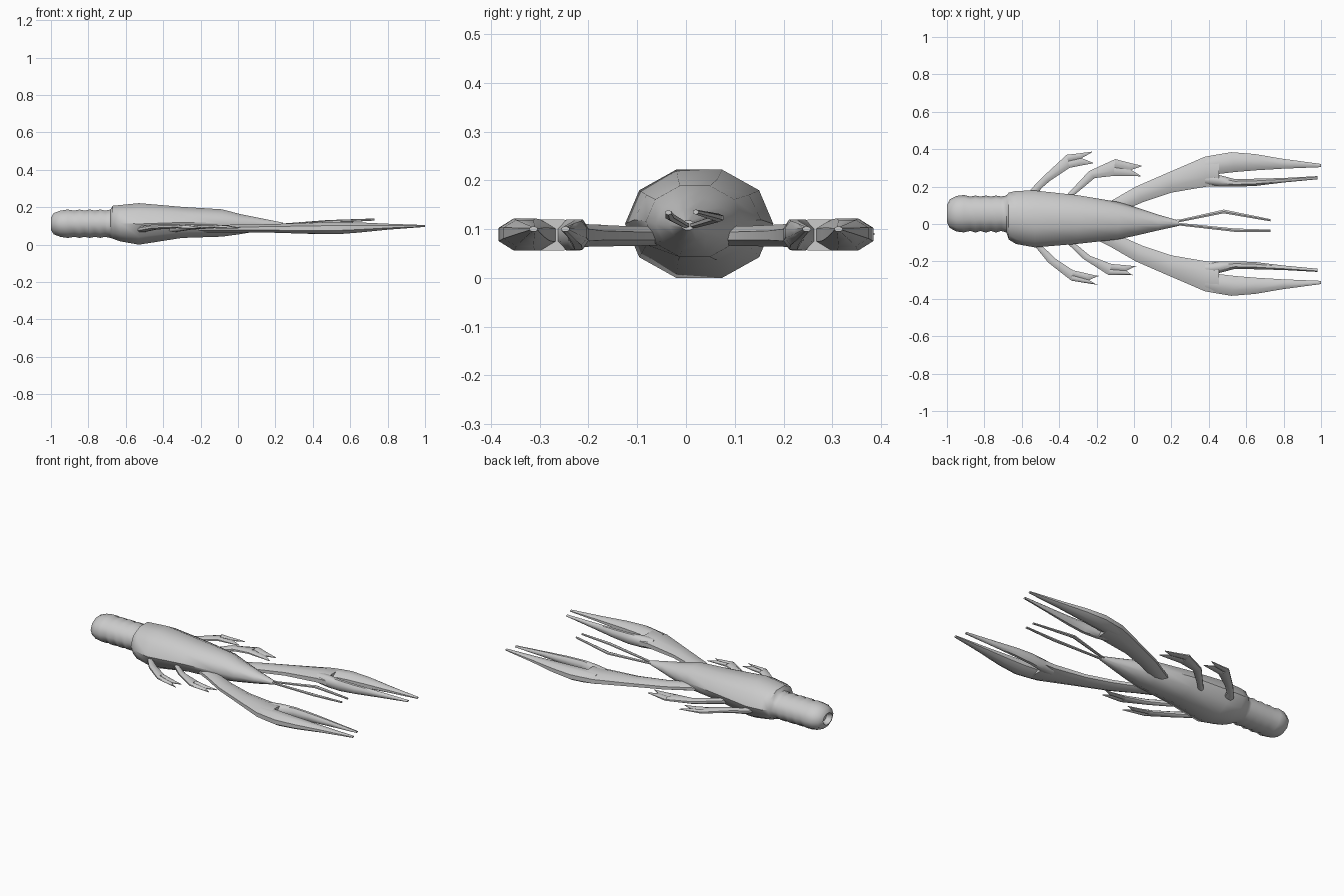
import bpy, bmesh
from math import sin, cos, pi


def loft(name, groups, sides=8, flat=True, angle=0.8):
    """Skin each group of sections; a section is (ax, ay, bx, by, z, half_height)."""
    bm = bmesh.new()
    off = pi / sides if flat else 0
    grow = 1 / cos(pi / sides)
    for secs in groups:
        rings = []
        for ax, ay, bx, by, z, h in secs:
            g = grow if flat else 1
            ring = []
            for i in range(sides):
                t = off + 2 * pi * i / sides
                c, s = cos(t) * g, sin(t) * grow
                ring.append(bm.verts.new(((ax + bx) / 2 + (ax - bx) / 2 * c,
                                          (ay + by) / 2 + (ay - by) / 2 * c,
                                          z + h * s)))
            rings.append(ring)
        for r, q in zip(rings, rings[1:]):
            for i in range(sides):
                j = (i + 1) % sides
                bm.faces.new((r[i], r[j], q[j], q[i]))
        bm.faces.new(rings[0][::-1])
        bm.faces.new(rings[-1])
    bmesh.ops.recalc_face_normals(bm, faces=bm.faces)
    me = bpy.data.meshes.new(name)
    bm.to_mesh(me)
    bm.free()
    ob = bpy.data.objects.new(name, me)
    bpy.context.collection.objects.link(ob)
    bpy.ops.object.select_all(action='DESELECT')
    ob.select_set(True)
    bpy.context.view_layer.objects.active = ob
    bpy.ops.object.shade_smooth_by_angle(angle=angle)
    return ob


# Body: x, centre y, half width, centre z, half height
tail = [(-0.97, 0.055, 0.03, 0.112, 0.022), (-1.0, 0.055, 0.045, 0.112, 0.033),
        (-0.985, 0.055, 0.076, 0.112, 0.057), (-0.95, 0.055, 0.095, 0.112, 0.07),
        (-0.91, 0.055, 0.1, 0.112, 0.076)]
for i in range(4):  # tail ridges
    x = -0.875 + i * 0.055
    tail += [(x, 0.055, 0.092, 0.112, 0.07), (x + 0.028, 0.053, 0.099, 0.112, 0.076)]
shell = [(-0.67, 0.042, 0.125, 0.12, 0.088), (-0.63, 0.035, 0.142, 0.115, 0.097),
         (-0.53, 0.027, 0.152, 0.111, 0.111), (-0.3, 0.024, 0.13, 0.119, 0.083),
         (-0.085, 0.018, 0.1, 0.116, 0.073), (0.01, 0.014, 0.076, 0.11, 0.054),
         (0.13, 0.008, 0.042, 0.108, 0.032), (0.24, 0.004, 0.014, 0.108, 0.01)]
loft("body", [[(x, y + w, x, y - w, z, h) for x, y, w, z, h in tail + shell]],
     sides=10, flat=False)

# Claws: arm and palm, then two fingers
palm = [(-0.25, 0.06, -0.15, 0.0, 0.086, 0.02), (-0.12, 0.125, -0.06, 0.07, 0.086, 0.02),
        (0.01, 0.2, 0.05, 0.118, 0.086, 0.021), (0.18, 0.274, 0.2, 0.168, 0.087, 0.023),
        (0.38, 0.36, 0.39, 0.2, 0.088, 0.03), (0.455, 0.373, 0.455, 0.201, 0.088, 0.032)]
outer = [(0.38, 0.35, 0.38, 0.27, 0.088, 0.028), (0.455, 0.373, 0.455, 0.268, 0.088, 0.032),
         (0.52, 0.384, 0.54, 0.278, 0.089, 0.033), (0.645, 0.374, 0.65, 0.287, 0.092, 0.027),
         (0.8, 0.348, 0.8, 0.296, 0.096, 0.016), (1.0, 0.321, 1.0, 0.304, 0.1, 0.005)]
inner = [(0.38, 0.27, 0.38, 0.21, 0.088, 0.028), (0.455, 0.262, 0.455, 0.201, 0.088, 0.032),
         (0.54, 0.24, 0.54, 0.2, 0.089, 0.031), (0.645, 0.242, 0.645, 0.203, 0.092, 0.025),
         (0.8, 0.246, 0.8, 0.222, 0.096, 0.016), (0.98, 0.256, 0.98, 0.239, 0.1, 0.005)]
for side, s in (("left", 1), ("right", -1)):
    loft(side + "_claw", [[(a, b * s, c, d * s, z, h) for a, b, c, d, z, h in g]
                          for g in (palm, outer, inner)])

# Legs: outer/inner edge pairs down the limb, then tip, notch, tip
legs = {
    "left_rear_leg": ([(-0.6, 0.1, -0.53, 0.08), (-0.55, 0.187, -0.5, 0.187),
                       (-0.49, 0.25, -0.45, 0.23), (-0.36, 0.37, -0.345, 0.3)],
                      (-0.225, 0.385), (-0.28, 0.352), (-0.22, 0.326)),
    "left_front_leg": ([(-0.43, 0.08, -0.38, 0.06), (-0.365, 0.15, -0.325, 0.15),
                        (-0.24, 0.283, -0.21, 0.246), (-0.1, 0.347, -0.11, 0.257)],
                       (0.04, 0.31), (-0.015, 0.289), (0.035, 0.257)),
    "right_rear_leg": ([(-0.59, -0.04, -0.53, -0.03), (-0.53, -0.118, -0.49, -0.118),
                        (-0.46, -0.205, -0.42, -0.185), (-0.335, -0.303, -0.325, -0.248)],
                       (-0.195, -0.326), (-0.24, -0.3), (-0.19, -0.278)),
    "right_front_leg": ([(-0.43, -0.03, -0.38, -0.01), (-0.365, -0.096, -0.325, -0.096),
                         (-0.27, -0.187, -0.235, -0.17), (-0.136, -0.273, -0.12, -0.214)],
                        (-0.008, -0.273), (-0.04, -0.25), (0.013, -0.225)),
}
leg_z = [(0.08, 0.016), (0.083, 0.016), (0.095, 0.014), (0.098, 0.01)]
for name, (edges, tip_a, notch, tip_b) in legs.items():
    limb = [e + z for e, z in zip(edges, leg_z)]
    a, b = limb[-1][:2], limb[-1][2:4]
    mid = ((a[0] + b[0]) / 2, (a[1] + b[1]) / 2)
    prong_a = [a + mid + (0.098, 0.01), (tip_a[0] * .4 + a[0] * .6, tip_a[1] * .4 + a[1] * .6) + notch + (0.094, 0.007),
               tip_a + tip_a + (0.09, 0.002)]
    prong_b = [mid + b + (0.098, 0.01), notch + (tip_b[0] * .4 + b[0] * .6, tip_b[1] * .4 + b[1] * .6) + (0.094, 0.007),
               tip_b + tip_b + (0.09, 0.002)]
    for p in (prong_a, prong_b):  # keep the tips a sliver wide
        x, y = p[-1][:2]
        p[-1] = (x, y + 0.002, x, y - 0.002, 0.09, 0.002)
    loft(name, [limb, prong_a, prong_b])

# Antennae
feelers = {"left_antenna": [(0.18, 0.01, 0.108, 0.008), (0.25, 0.018, 0.108, 0.007),
                            (0.48, 0.067, 0.123, 0.01), (0.73, 0.02, 0.135, 0.006)],
           "right_antenna": [(0.18, 0.003, 0.108, 0.008), (0.25, -0.002, 0.108, 0.007),
                             (0.54, -0.033, 0.126, 0.009), (0.73, -0.036, 0.134, 0.006)]}
for name, path in feelers.items():
    loft(name, [[(x, y + r, x, y - r, z, r * 0.75) for x, y, z, r in path]], sides=6)
